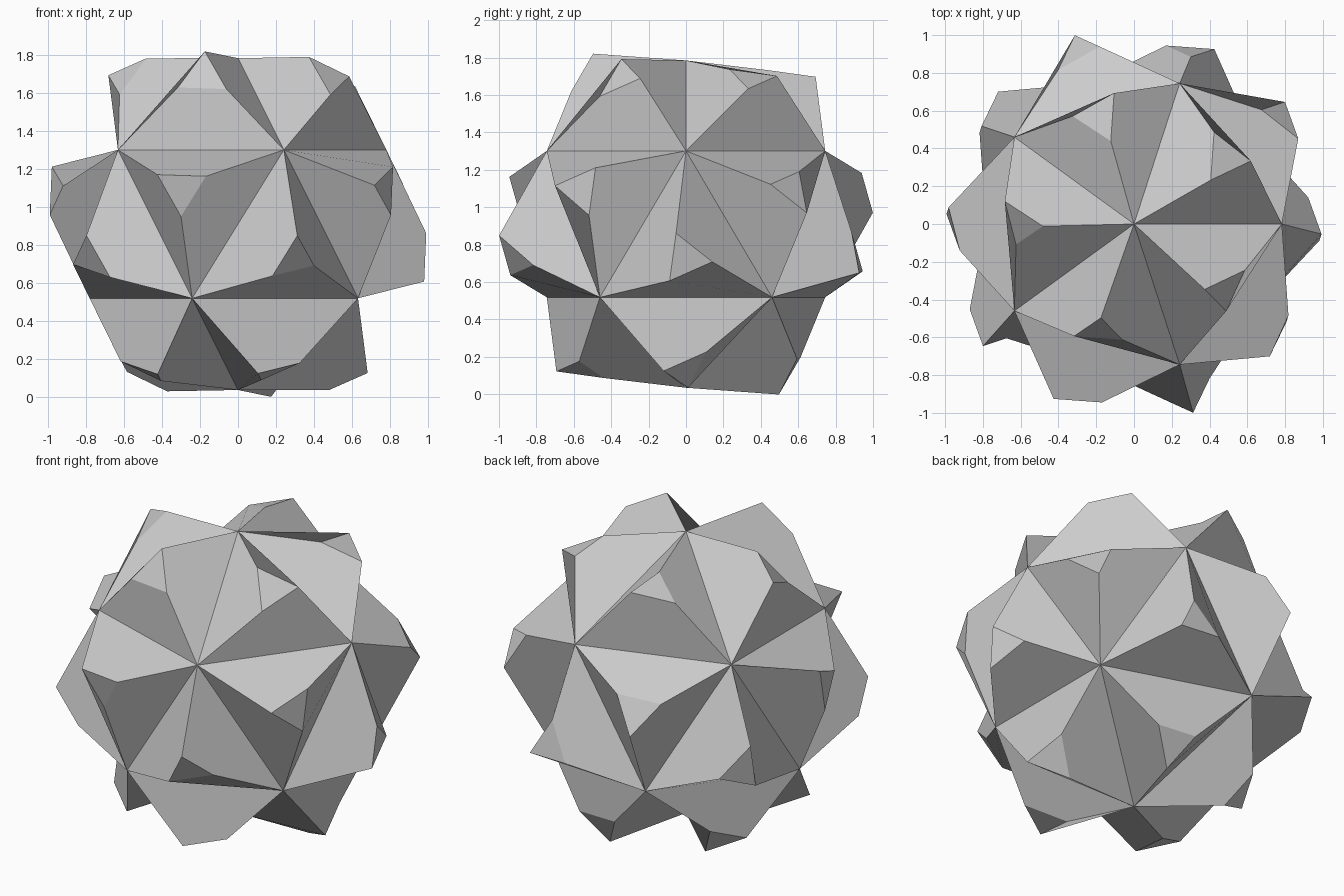
import bpy
import bmesh
from math import radians
from mathutils import Matrix, Vector

RADIUS = 0.875       # icosahedron corner radius
LIFT = 1.414         # how far each cap is pushed out along its face normal
CAP_SCALE = 0.279    # cap size relative to its base face
CENTRE = Vector((0, 0, 0.91))
TWIST = Matrix.Rotation(radians(23.9), 3, "X") @ Matrix.Rotation(radians(13.4), 3, "Z")

default = bpy.data.objects.get("Cube")
if default:
    bpy.data.objects.remove(default, do_unlink=True)

# One plain grey material
grey = bpy.data.materials.new("light_grey")
grey.use_nodes = True
colour = (0.6, 0.6, 0.6, 1)
grey.diffuse_color = colour
for node in grey.node_tree.nodes:
    if node.type == "BSDF_PRINCIPLED":
        node.inputs["Base Color"].default_value = colour


def raise_cap(bm, face):
    """Replace a face by a truncated pyramid whose cap is turned by TWIST."""
    base = list(face.verts)
    middle = face.calc_center_median()
    cap = [bm.verts.new(middle * LIFT + TWIST @ (v.co - middle) * CAP_SCALE) for v in base]
    bm.faces.remove(face)
    bm.faces.new(cap)
    for i in range(len(base)):
        j = (i + 1) % len(base)
        bm.faces.new((base[j], cap[j], cap[i], base[i]))


# Icosahedron with a twisted stub on every face
bm = bmesh.new()
bmesh.ops.create_icosphere(bm, subdivisions=1, radius=RADIUS)
for face in list(bm.faces):
    raise_cap(bm, face)
bmesh.ops.translate(bm, verts=bm.verts, vec=CENTRE)
bm.normal_update()

mesh = bpy.data.meshes.new("faceted_ball")
bm.to_mesh(mesh)
bm.free()
mesh.materials.append(grey)
ball = bpy.data.objects.new("faceted_ball", mesh)
bpy.context.collection.objects.link(ball)
